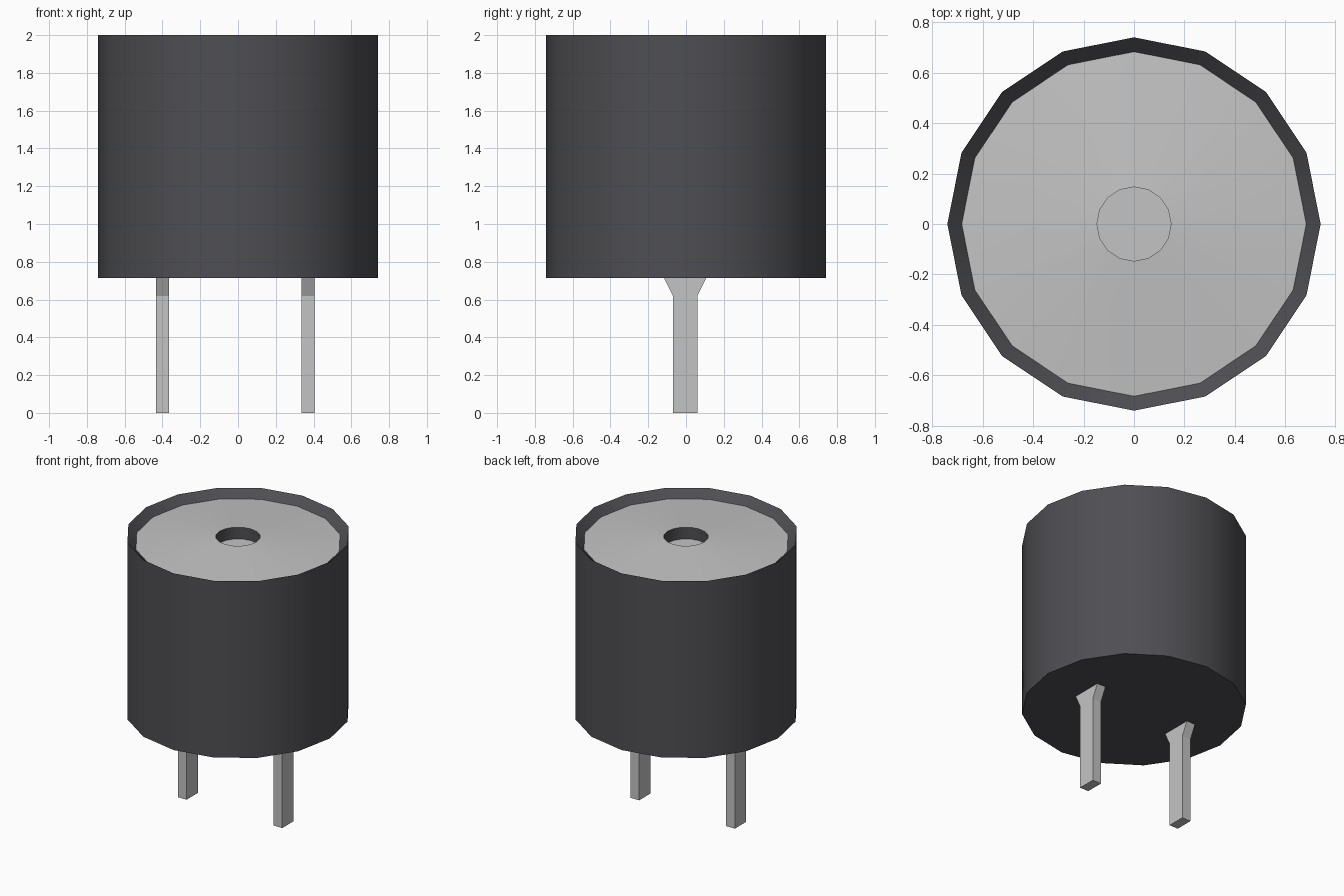
import bpy, bmesh, math

cube = bpy.data.objects.get("Cube")
if cube:
    bpy.data.objects.remove(cube)

SIDES = 16


def material(name, rgb):
    m = bpy.data.materials.new(name)
    m.use_nodes = True
    m.diffuse_color = (*rgb, 1)
    m.node_tree.nodes["Principled BSDF"].inputs["Base Color"].default_value = (*rgb, 1)
    return m


dark = material("dark plastic", (0.078, 0.076, 0.085))
silver = material("light grey metal", (0.55, 0.55, 0.55))


def make_object(name, bm, mat, smooth):
    mesh = bpy.data.meshes.new(name)
    bm.to_mesh(mesh)
    bm.free()
    mesh.materials.append(mat)
    ob = bpy.data.objects.new(name, mesh)
    bpy.context.collection.objects.link(ob)
    if smooth:
        bpy.ops.object.select_all(action="DESELECT")
        ob.select_set(True)
        bpy.context.view_layer.objects.active = ob
        bpy.ops.object.shade_smooth_by_angle(angle=math.radians(30))
    return ob


def lathe(name, profile, mat, cap_start=False, cap_end=False):
    """Spin (radius, z) points; going up the outside faces outward."""
    bm = bmesh.new()
    rings = []
    for r, z in profile:
        rings.append([bm.verts.new((r * math.cos(2 * math.pi * i / SIDES),
                                    r * math.sin(2 * math.pi * i / SIDES), z))
                      for i in range(SIDES)])
    for a, b in zip(rings, rings[1:]):
        for i in range(SIDES):
            j = (i + 1) % SIDES
            bm.faces.new((a[i], a[j], b[j], b[i]))
    if cap_start:
        bm.faces.new(rings[0][::-1])
    if cap_end:
        bm.faces.new(rings[-1])
    return make_object(name, bm, mat, True)


# Housing with a rim that slopes inward
lathe("housing", [(0.74, 0.715), (0.74, 2.0), (0.683, 1.945)], dark, cap_start=True)

# Slightly domed top plate, its sound hole and the floor of the hole
lathe("top_plate", [(0.683, 1.945), (0.147, 1.985)], silver)
lathe("hole_wall", [(0.147, 1.985), (0.147, 1.90)], dark)
lathe("hole_floor", [(0.147, 1.90)], silver, cap_end=True)


# Flat pins that flare out under the housing
def pin(name, x):
    half = [(0.065, 0.0), (0.065, 0.62), (0.112, 0.715)]
    outline = half + [(-y, z) for y, z in reversed(half)]
    bm = bmesh.new()
    face = bm.faces.new([bm.verts.new((x - 0.035, y - 0.005, z)) for y, z in outline])
    solid = bmesh.ops.extrude_face_region(bm, geom=[face])["geom"]
    bmesh.ops.translate(bm, vec=(0.07, 0, 0),
                        verts=[v for v in solid if isinstance(v, bmesh.types.BMVert)])
    bmesh.ops.recalc_face_normals(bm, faces=bm.faces)
    make_object(name, bm, silver, False)


pin("right_pin", -0.40)
pin("left_pin", 0.37)
